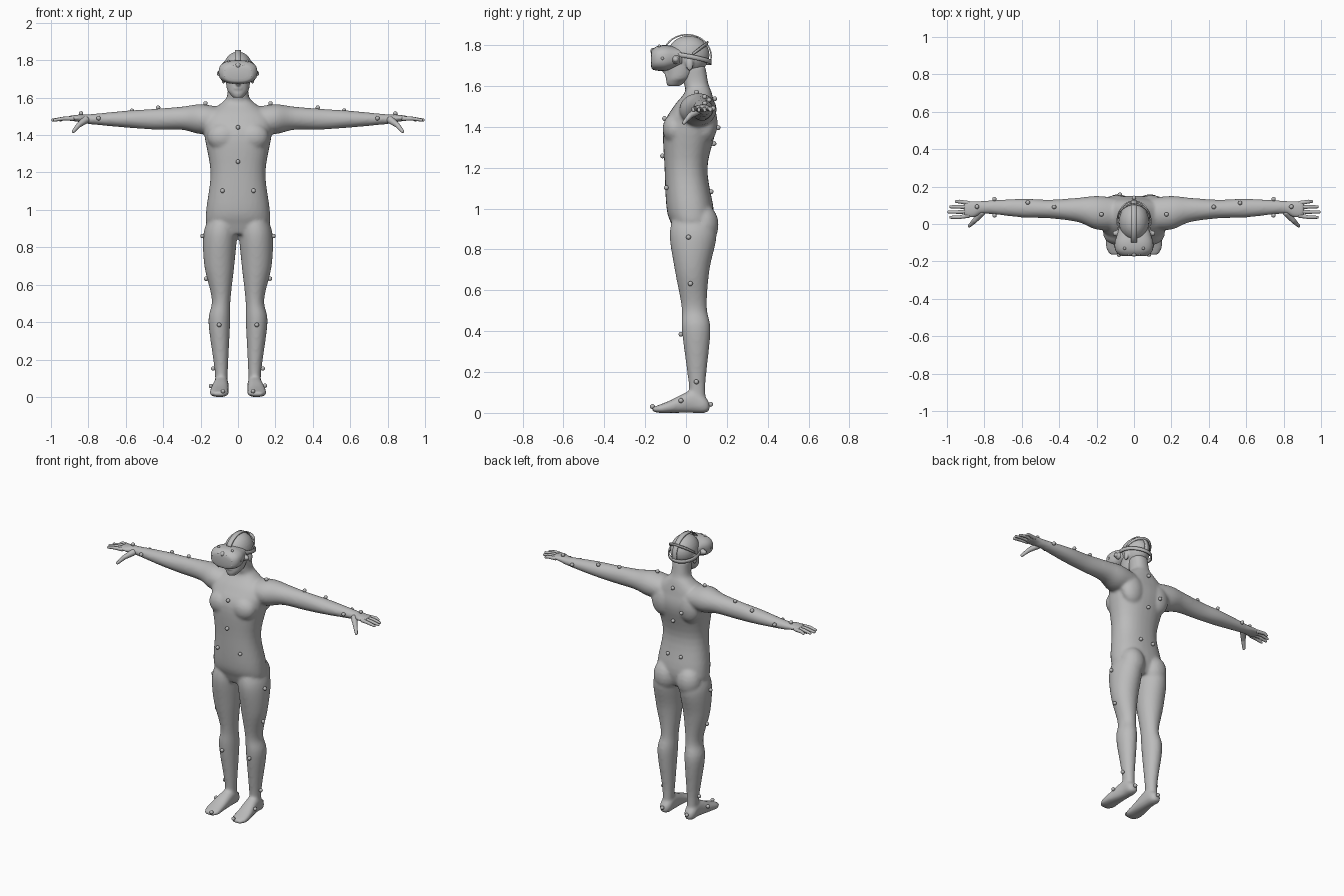
import bpy, bmesh, math
from mathutils import Vector, Matrix

cube = bpy.data.objects.get("Cube")
if cube:
    bpy.data.objects.remove(cube, do_unlink=True)

grey = bpy.data.materials.new("plain_grey")
grey.use_nodes = True
COLOUR = (0.5, 0.5, 0.5, 1)
grey.diffuse_color = COLOUR
grey.node_tree.nodes["Principled BSDF"].inputs["Base Color"].default_value = COLOUR


def finish(bm, name):
    """Turn a bmesh into a named smooth grey object."""
    bmesh.ops.recalc_face_normals(bm, faces=bm.faces)
    for face in bm.faces:
        face.smooth = True
    mesh = bpy.data.meshes.new(name)
    bm.to_mesh(mesh)
    bm.free()
    mesh.materials.append(grey)
    ob = bpy.data.objects.new(name, mesh)
    bpy.context.collection.objects.link(ob)
    return ob


def fuse(ob, voxel, rounds):
    """Merge overlapping volumes into one soft skin."""
    remesh = ob.modifiers.new("fuse", "REMESH")
    remesh.mode = "VOXEL"
    remesh.voxel_size = voxel
    remesh.use_smooth_shade = True
    soften = ob.modifiers.new("soften", "SMOOTH")
    soften.factor = 0.5
    soften.iterations = rounds


def spline(rows, steps=5):
    """Catmull-Rom interpolation between rows of numbers."""
    rows = [Vector(row) for row in rows]
    padded = [rows[0], *rows, rows[-1]]
    out = []
    for a, b, c, d in zip(padded, padded[1:], padded[2:], padded[3:]):
        for step in range(steps):
            t = step / steps
            out.append(b + (c - a) * (t / 2) + (a * 2 - b * 5 + c * 4 - d) * (t * t / 2)
                       + (b * 3 - a - c * 3 + d) * (t ** 3 / 2))
    return out + [rows[-1]]


def loft(bm, axis, rows, side=1, power=2, sides=32):
    """Skin oval rings: (position on axis, two centre values, two radii)."""
    first, second = [k for k in range(3) if k != axis]
    rings = []
    for pos, centre_a, centre_b, radius_a, radius_b in spline(rows):
        ring = []
        for k in range(sides):
            angle = math.tau * k / sides
            co, si = math.cos(angle), math.sin(angle)
            point = Vector()
            point[axis] = pos
            point[first] = centre_a + radius_a * math.copysign(abs(co) ** (2 / power), co)
            point[second] = centre_b + radius_b * math.copysign(abs(si) ** (2 / power), si)
            point.x *= side
            ring.append(bm.verts.new(point))
        rings.append(ring)
    for low, high in zip(rings, rings[1:]):
        for k in range(sides):
            n = (k + 1) % sides
            bm.faces.new((low[k], low[n], high[n], high[k]))
    bm.faces.new(rings[0])
    bm.faces.new(rings[-1])


def blob(bm, centre, radii, detail=20):
    """Ellipsoid."""
    matrix = Matrix.Translation(centre) @ Matrix.Diagonal((*radii, 1))
    bmesh.ops.create_uvsphere(bm, u_segments=detail, v_segments=detail // 2, radius=1, matrix=matrix)


def ball(bm, centre, radius):
    blob(bm, centre, (radius, radius, radius), detail=14)


def limb(bm, start, end, start_radius, end_radius):
    """Tapered rod with round ends."""
    start, end = Vector(start), Vector(end)
    along = end - start
    turn = along.to_track_quat("Z", "Y").to_matrix().to_4x4()
    bmesh.ops.create_cone(bm, segments=14, radius1=start_radius, radius2=end_radius,
                          depth=along.length, matrix=Matrix.Translation((start + end) / 2) @ turn)
    ball(bm, start, start_radius)
    ball(bm, end, end_radius)


def hoop(name, centre, across, up, start, end, half_width, steps=36):
    """Flat band following part of an ellipse, angles in degrees."""
    centre, across, up, half_width = map(Vector, (centre, across, up, half_width))
    bm = bmesh.new()
    pairs = []
    for k in range(steps + 1):
        angle = math.radians(start + (end - start) * k / steps)
        point = centre + across * math.cos(angle) + up * math.sin(angle)
        pairs.append([bm.verts.new(point + half_width * way) for way in (-1, 1)])
    for (a, b), (c, d) in zip(pairs, pairs[1:]):
        bm.faces.new((a, b, d, c))
    thicken = finish(bm, name).modifiers.new("thickness", "SOLIDIFY")
    thicken.thickness = 0.007
    thicken.offset = 0


# Body: torso and neck
bm = bmesh.new()
loft(bm, 2, [(.87, 0, .03, .1, .08), (.92, 0, .03, .165, .1), (1, 0, .02, .17, .115),
             (1.2, 0, 0, .147, .105), (1.4, 0, .02, .18, .13), (1.5, 0, .04, .18, .1),
             (1.57, 0, .06, .09, .065), (1.61, 0, .05, .058, .06), (1.7, 0, .035, .055, .06)], power=2.3)
for side in (-1, 1):
    # Leg, foot and arm with palm
    loft(bm, 2, [(.97, .08, .03, .07, .09), (.87, .095, .035, .09, .115), (.7, .1, .03, .08, .085),
                 (.52, .09, .04, .05, .062), (.4, .1, .05, .058, .07), (.15, .09, .054, .036, .042),
                 (.02, .09, .06, .03, .04)], side)
    loft(bm, 1, [(.115, .09, .03, .02, .02), (.09, .09, .04, .036, .04), (.03, .09, .055, .04, .055),
                 (-.08, .1, .03, .05, .03), (-.13, .1, .02, .05, .02), (-.165, .1, .017, .03, .01)],
         side, power=2.4)
    loft(bm, 0, [(.1, .055, 1.48, .085, .07), (.2, .06, 1.485, .09, .08), (.3, .075, 1.49, .065, .062),
                 (.45, .08, 1.485, .05, .055), (.6, .085, 1.485, .05, .045), (.8, .09, 1.485, .035, .026),
                 (.85, .08, 1.49, .045, .02), (.91, .08, 1.49, .045, .012)], side)
    # Chest, buttock and shoulder blade masses
    blob(bm, (side * .08, -.055, 1.39), (.085, .06, .075))
    blob(bm, (side * .085, .085, .92), (.08, .075, .1))
    blob(bm, (side * .095, .1, 1.42), (.08, .055, .1))
body = finish(bm, "body")
fuse(body, voxel=0.009, rounds=7)

# Head: skull, jaw, nose, lips, chin and ears
bm = bmesh.new()
blob(bm, (0, .012, 1.752), (.08, .103, .094), detail=32)
loft(bm, 2, [(1.6, 0, -.06, .026, .03), (1.62, 0, -.05, .043, .047), (1.65, 0, -.03, .06, .066),
             (1.76, 0, 0, .073, .09)])
blob(bm, (0, -.1, 1.685), (.014, .022, .026))
blob(bm, (0, -.09, 1.65), (.024, .013, .012))
blob(bm, (0, -.08, 1.617), (.02, .016, .014))
for side in (-1, 1):
    blob(bm, (side * .078, .018, 1.705), (.011, .018, .032))
fuse(finish(bm, "head"), voxel=0.006, rounds=4)

# Hands: four fingers and a bent thumb on each side
for side, label in ((-1, "right"), (1, "left")):
    bm = bmesh.new()
    for finger in range(4):
        y = .036 + .028 * finger
        tip = .99 - .01 * (finger - 1) ** 2
        knuckle = (side * .885, .016 + y * .8, 1.488)
        middle = (side * .935, y, 1.488)
        limb(bm, knuckle, middle, .012, .01)
        limb(bm, middle, (side * tip, y, 1.48), .01, .008)
    bend = (side * .85, .02, 1.455)
    limb(bm, (side * .815, .06, 1.48), bend, .02, .014)
    limb(bm, bend, (side * .88, -.01, 1.42), .014, .009)
    finish(bm, label + "_fingers")

# Headset: visor shell
bm = bmesh.new()
loft(bm, 1, [(-.172, 0, 1.73, .055, .03), (-.165, 0, 1.73, .08, .048), (-.14, 0, 1.735, .1, .06),
             (-.1, 0, 1.737, .103, .063), (-.055, 0, 1.74, .09, .053), (-.02, 0, 1.74, .08, .045)],
     power=2.6)
finish(bm, "headset_visor")

# Headset: sensor studs round the front, camera and side pivots
bm = bmesh.new()
for k in range(8):
    angle = math.tau * (k + 0.5) / 8
    ball(bm, (.075 * math.cos(angle), -.162, 1.732 + .042 * math.sin(angle)), .008)
ball(bm, (0, -.16, 1.772), .015)
for side in (-1, 1):
    ball(bm, (side * .1, -.115, 1.735), .008)
    ball(bm, (side * .05, -.13, 1.795), .008)
    limb(bm, (side * .08, -.05, 1.73), (side * .1, -.05, 1.73), .022, .014)
finish(bm, "headset_sensors")

# Straps: round the head, over the crown, and the raised rear halo
hoop("head_strap", (0, .015, 1.735), (.09, 0, .01), (0, .107, -.02), -45, 225, (0, 0, .011))
hoop("crown_strap", (0, .005, 1.745), (0, .118, 0), (0, 0, .106), -20, 150, (.016, 0, 0))
hoop("rear_halo", (0, .03, 1.755), (.085, 0, 0), (0, .075, .055), 0, 180, (0, .003, .009))

# Motion markers pulled onto the skin: paired ones, then singles
PAIRED = [(.17, .05, 1.6), (.43, .1, 1.6), (.57, .15, 1.6), (.75, .2, 1.5), (.75, 0, 1.5),
          (.84, .1, 1.6), (.12, -.2, 1.1), (.06, .2, 1.1), (.3, 0, .87), (.3, 0, .6),
          (.1, -.1, .38), (.2, .05, .14), (.2, -.02, .07), (.07, -.2, .05), (.09, .2, .05)]
spots = [(0, -.2, 1.48), (0, -.2, 1.25), (0, .2, 1.55), (0, .2, 1.3), (-.07, .2, 1.39)]
spots += [(side * x, y, z) for x, y, z in PAIRED for side in (-1, 1)]
bpy.context.view_layer.update()
skin = body.evaluated_get(bpy.context.evaluated_depsgraph_get())
bm = bmesh.new()
for spot in spots:
    _, place, normal, _ = skin.closest_point_on_mesh(Vector(spot))
    ball(bm, place + normal * .007, .012)
finish(bm, "motion_markers")
